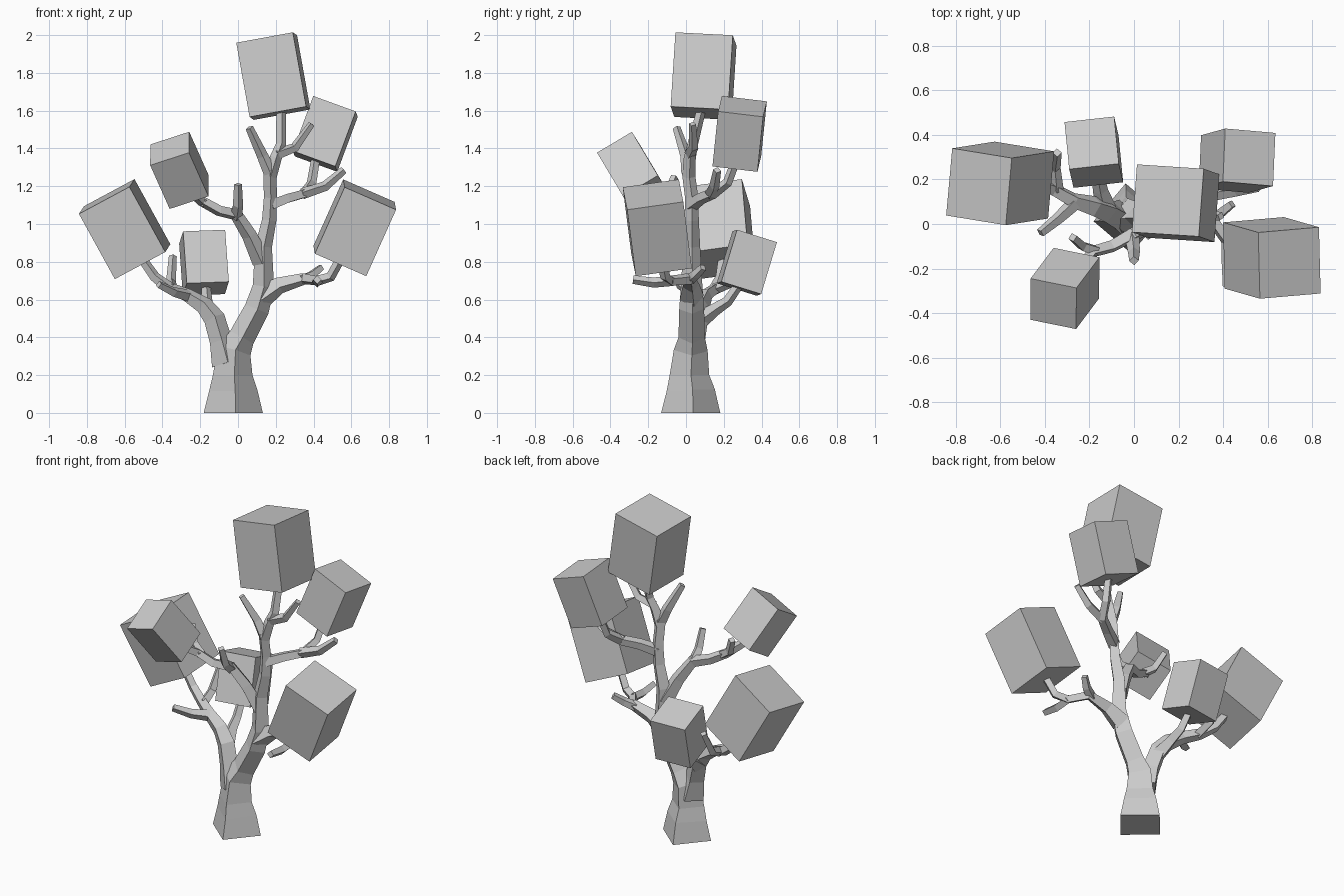
import bpy
import bmesh
from mathutils import Vector, Matrix


def finish(bm, name):
    bmesh.ops.recalc_face_normals(bm, faces=bm.faces)
    mesh = bpy.data.meshes.new(name)
    bm.to_mesh(mesh)
    bm.free()
    obj = bpy.data.objects.new(name, mesh)
    bpy.context.collection.objects.link(obj)


def limb(name, points):
    """Tapered four-sided tube through (x, y, z, radius) points."""
    bm = bmesh.new()
    pos = [Vector(p[:3]) for p in points]
    side, rings = Vector((1, 0.08, 0)), []
    for i, p in enumerate(pos):
        if i == 0 and p.z == 0:
            t = Vector((0, 0, 1))
        else:
            a = (p - pos[i - 1]).normalized() if i else Vector()
            b = (pos[i + 1] - p).normalized() if i < len(pos) - 1 else Vector()
            t = (a + b).normalized()
        side = (side - t * side.dot(t)).normalized()
        up = t.cross(side)
        r = points[i][3]
        rings.append([bm.verts.new(p + d * r) for d in (side, up, -side, -up)])
    for lo, hi in zip(rings, rings[1:]):
        for k in range(4):
            n = (k + 1) % 4
            bm.faces.new((lo[k], lo[n], hi[n], hi[k]))
    bm.faces.new(rings[0][::-1])
    bm.faces.new(rings[-1])
    finish(bm, name)


def block(name, centre, up, across, size):
    """Tilted foliage box: up axis, rough x axis, (width, depth, height)."""
    z = Vector(up).normalized()
    x = Vector(across)
    x = (x - z * x.dot(z)).normalized()
    rot = Matrix((x, z.cross(x), z)).transposed().to_4x4()
    bm = bmesh.new()
    bmesh.ops.create_cube(bm, size=1, matrix=Matrix.Translation(centre) @ rot @ Matrix.Diagonal((*size, 1)))
    finish(bm, name)


# Trunk and main stem
limb("trunk", [(-.025, .025, 0, .157), (-.025, .025, .12, .128), (-.028, .018, .2, .105),
               (-.02, .025, .33, .09), (.02, .03, .4, .07), (.1, .03, .55, .066),
               (.135, .03, .67, .057), (.135, .03, .88, .045), (.165, .03, 1.02, .038),
               (.172, .03, 1.14, .035), (.168, .01, 1.29, .034)])
# Crown
limb("crown_branch", [(.17, .015, 1.25, .035), (.2, .02, 1.35, .032), (.228, .035, 1.42, .028), (.228, .08, 1.6, .025)])
limb("crown_left_twig", [(.17, .01, 1.27, .035), (.13, 0, 1.36, .03), (.06, -.05, 1.51, .021)])
limb("crown_right_twig", [(.205, .02, 1.37, .03), (.3, .04, 1.405, .026), (.39, .035, 1.53, .019)])
# Upper right branch
limb("upper_right_branch", [(.17, .03, 1.1, .037), (.26, .08, 1.135, .032), (.35, .14, 1.16, .03),
                            (.39, .22, 1.22, .026), (.41, .265, 1.34, .024)])
limb("upper_right_twig", [(.34, .13, 1.16, .03), (.46, .15, 1.2, .027), (.56, .165, 1.285, .021)])
# Lower right branch
limb("lower_right_branch", [(.12, .03, .61, .065), (.22, .025, .675, .045), (.35, .02, .71, .032),
                            (.42, -.08, .70, .028), (.49, -.11, .72, .027), (.545, -.13, .82, .025)])
limb("lower_right_back_twig", [(.33, .02, .705, .03), (.39, .05, .73, .026), (.44, .09, .77, .021)])
limb("lower_right_front_twig", [(.42, -.07, .70, .028), (.42, -.17, .69, .027), (.42, -.28, .705, .022)])
# Middle left branch
limb("middle_branch", [(.125, .03, .8, .05), (.06, -.01, .94, .04), (-.01, -.05, 1.05, .035),
                       (-.1, -.1, 1.07, .03), (-.19, -.125, 1.12, .028), (-.262, -.215, 1.18, .025)])
limb("middle_front_twig", [(-.01, -.05, 1.04, .033), (0, -.125, 1.1, .027), (0, -.165, 1.21, .021)])
limb("middle_back_twig", [(-.17, -.12, 1.11, .028), (-.23, -.1, 1.15, .025), (-.275, -.06, 1.25, .021)])
# Lower left stem
limb("left_stem", [(-.06, .03, .26, .08), (-.09, .04, .38, .06), (-.125, .06, .5, .057),
                   (-.18, .08, .57, .048), (-.27, .105, .625, .037), (-.36, .155, .66, .032),
                   (-.44, .185, .72, .028), (-.507, .195, .815, .025)])
limb("left_front_twig", [(-.26, .1, .62, .034), (-.34, .025, .64, .027), (-.42, -.04, .68, .021)])
limb("left_back_twig", [(-.345, .15, .655, .03), (-.355, .25, .695, .026), (-.345, .32, .83, .021)])
limb("back_branch", [(-.125, .06, .48, .05), (-.15, .15, .545, .034), (-.163, .22, .59, .028), (-.17, .275, .67, .025)])
# Foliage boxes
for name, centre, up, across, size in [
    ("top_foliage", (.187, .093, 1.783), (-.07, .025, .39), (.3, -.02, .043), (.305, .305, .4)),
    ("upper_right_foliage", (.462, .284, 1.477), (.108, .03, .29), (.22, -.02, -.085), (.24, .24, .312)),
    ("lower_right_foliage", (.618, -.152, .98), (.157, -.045, .35), (.265, .025, -.13), (.298, .3, .388)),
    ("left_foliage", (-.6, .182, .973), (-.19, -.03, .345), (.265, -.045, .155), (.306, .305, .395)),
    ("middle_foliage", (-.31, -.289, 1.284), (-.105, -.14, .235), (.206, -.04, .064), (.22, .215, .288)),
    ("back_foliage", (-.18, .322, .795), (-.02, .085, .28), (.22, .025, .01), (.224, .222, .288)),
]:
    block(name, centre, up, across, size)
